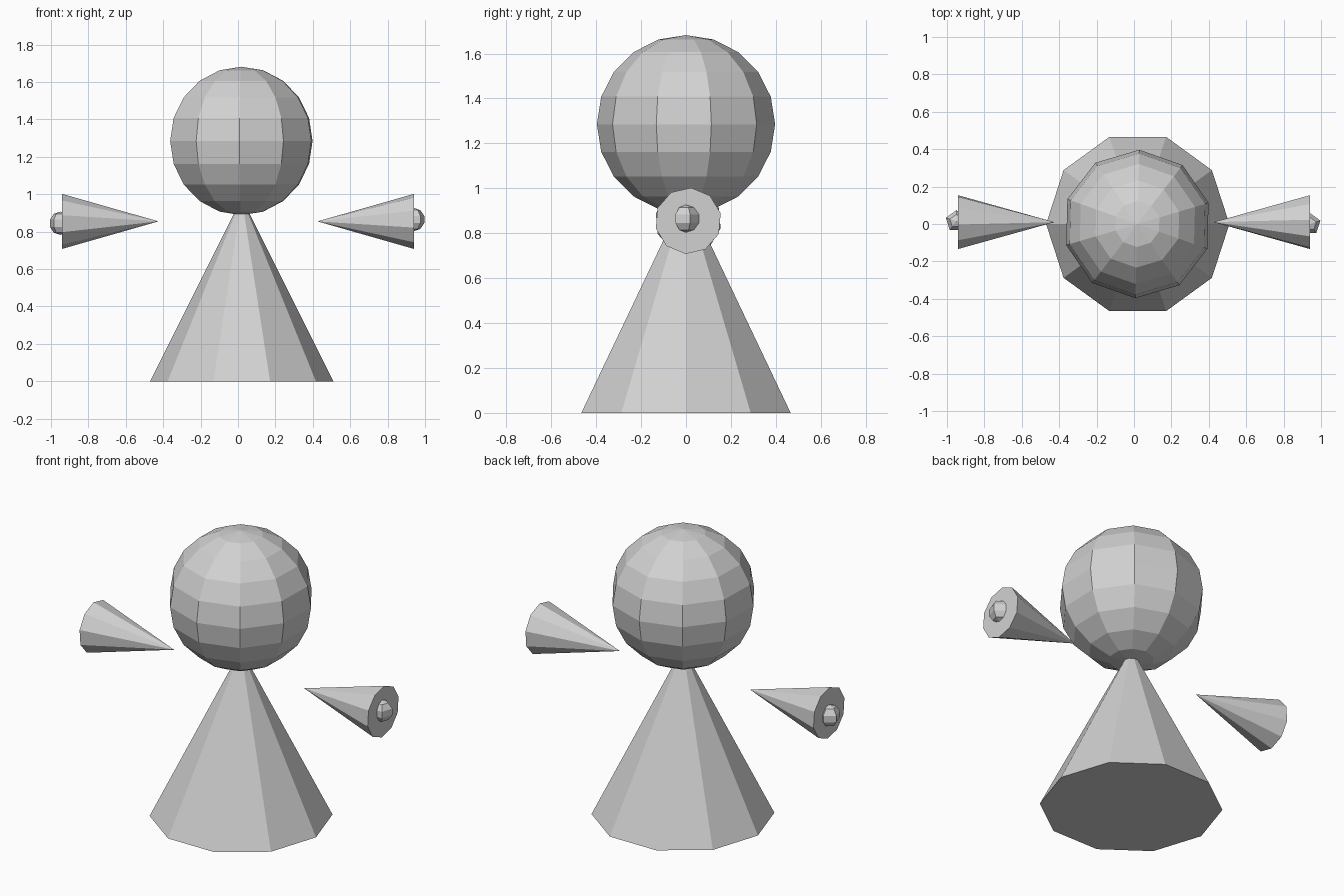
import bpy
from math import radians
from mathutils import Matrix, Vector

cube = bpy.data.objects.get("Cube")
if cube:
    bpy.data.objects.remove(cube, do_unlink=True)

grey = bpy.data.materials.new("plain_grey")
grey.use_nodes = True
colour = (0.64, 0.64, 0.64, 1)
grey.diffuse_color = colour
grey.node_tree.nodes["Principled BSDF"].inputs["Base Color"].default_value = colour


def finish(name, turn=None):
    """Name the new primitive, colour it, and turn its mesh about its own centre."""
    obj = bpy.context.object
    obj.name = name
    obj.data.name = name
    obj.data.materials.append(grey)
    if turn:
        obj.data.transform(turn)
    return obj


def ball(name, centre, radius, segments, rings, spin=0):
    bpy.ops.mesh.primitive_uv_sphere_add(
        segments=segments, ring_count=rings, radius=radius, location=centre)
    return finish(name, Matrix.Rotation(radians(spin), 4, 'Z'))


def cone(name, base, tip, radius, spin=0):
    """Ten-sided cone running from the middle of its base to its tip."""
    base, tip = Vector(base), Vector(tip)
    axis = tip - base
    bpy.ops.mesh.primitive_cone_add(
        vertices=10, radius1=radius, radius2=0, depth=axis.length,
        location=(base + tip) / 2)
    aim = axis.to_track_quat('Z', 'Y').to_matrix().to_4x4()
    return finish(name, aim @ Matrix.Rotation(radians(spin), 4, 'Z'))


# Body and head
cone("body", (0.02, 0, 0), (0.02, 0, 0.98), 0.49, spin=18)
ball("head", (0.018, 0, 1.285), 0.397, 10, 10, spin=-1.5)

# Floating arms, tips pointing inwards
for side, sign in (("left", 1), ("right", -1)):
    cone(side + "_arm", (0.942 * sign, 0.01, 0.855),
         (0.425 * sign, 0.01, 0.855), 0.148, spin=5)

# Small hands set into the arm ends
ball("left_hand", (0.94, 0, 0.865), 0.062, 5, 5)
ball("right_hand", (-0.95, 0.015, 0.845), 0.062, 5, 5)
